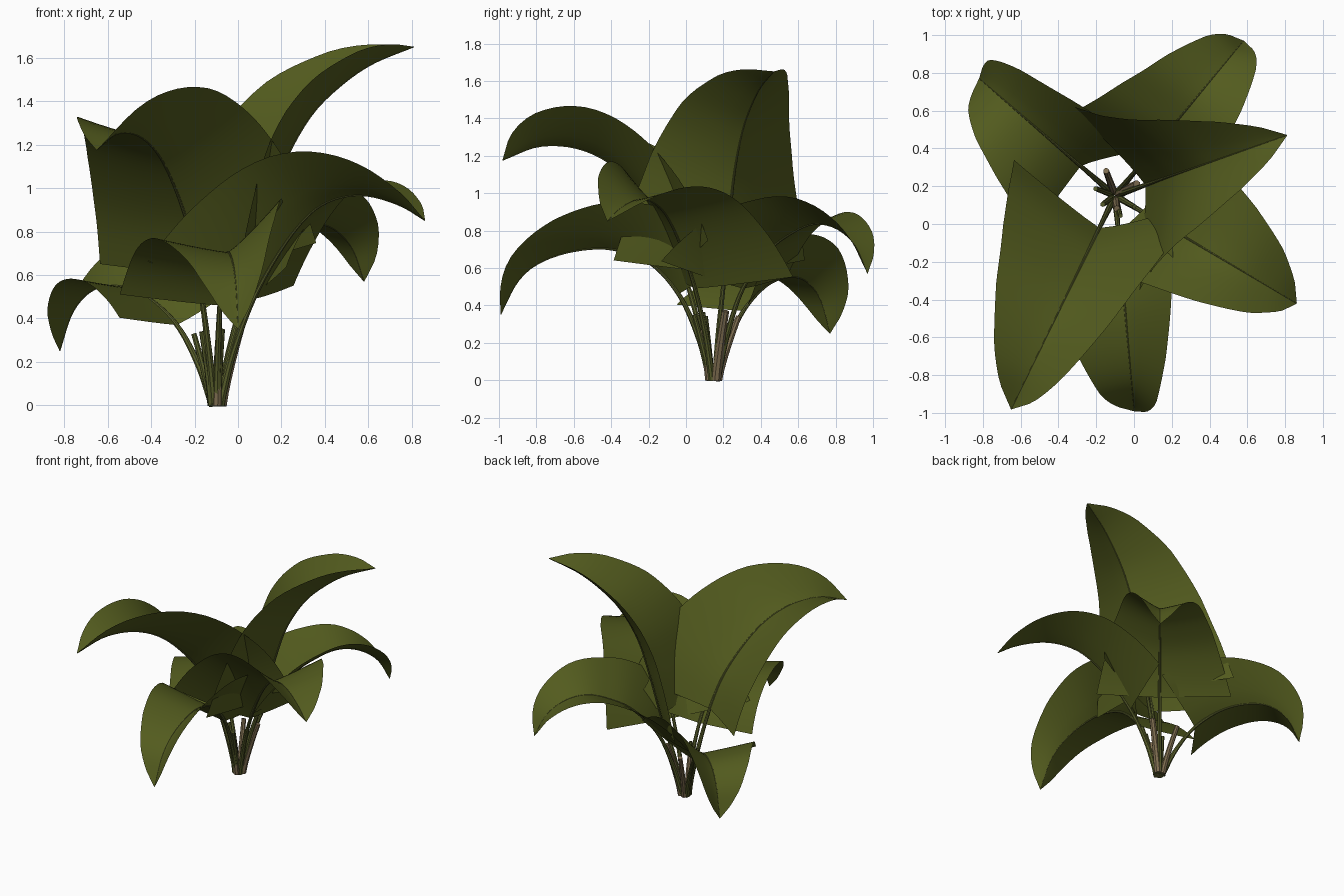
import bpy, math
from mathutils import Vector

if "Cube" in bpy.data.objects:
    bpy.data.objects.remove(bpy.data.objects["Cube"])

BASE = Vector((-0.10, 0.15, 0))
UP = Vector((0, 0, 1))


def material(name, rgb):
    m = bpy.data.materials.new(name)
    m.diffuse_color = (*rgb, 1)
    m.use_nodes = True
    m.node_tree.nodes["Principled BSDF"].inputs["Base Color"].default_value = m.diffuse_color
    return m


LEAF = material("leaf green", (0.086, 0.105, 0.013))
STEM = material("stem green", (0.098, 0.112, 0.024))
BROWN = material("sheath brown", (0.205, 0.150, 0.078))


def grid_object(name, rows, mat, wrap=False, caps=False):
    """Mesh from equal-length rows of points."""
    n = len(rows[0])
    faces = []
    for i in range(len(rows) - 1):
        for j in range(n if wrap else n - 1):
            k = (j + 1) % n
            faces.append((i * n + j, i * n + k, (i + 1) * n + k, (i + 1) * n + j))
    if caps:
        last = (len(rows) - 1) * n
        faces.append(tuple(reversed(range(n))))
        faces.append(tuple(range(last, last + n)))
    me = bpy.data.meshes.new(name)
    me.from_pydata([p for r in rows for p in r], [], faces)
    me.materials.append(mat)
    ob = bpy.data.objects.new(name, me)
    bpy.context.collection.objects.link(ob)
    bpy.ops.object.select_all(action='DESELECT')
    ob.select_set(True)
    bpy.context.view_layer.objects.active = ob
    bpy.ops.object.shade_smooth_by_angle(angle=math.radians(30))
    return ob


def spline(pts, steps=12):
    """Catmull-Rom curve through the points."""
    p = [2 * pts[0] - pts[1]] + pts + [2 * pts[-1] - pts[-2]]
    out = []
    for i in range(1, len(p) - 2):
        a, b, c, d = p[i - 1:i + 3]
        for s in range(steps):
            t = s / steps
            out.append(0.5 * (2 * b + (c - a) * t + (2 * a - 5 * b + 4 * c - d) * t * t
                              + (3 * b - a - 3 * c + d) * t ** 3))
    return out + [pts[-1]]


def resample(pts, n):
    """Even spacing along a polyline."""
    acc = [0]
    for a, b in zip(pts, pts[1:]):
        acc.append(acc[-1] + (b - a).length)
    out, i = [], 0
    for k in range(n + 1):
        s = acc[-1] * k / n
        while i < len(pts) - 2 and acc[i + 1] < s:
            i += 1
        out.append(pts[i].lerp(pts[i + 1], (s - acc[i]) / (acc[i + 1] - acc[i])))
    return out


def tangent(pts, i):
    return (pts[min(i + 1, len(pts) - 1)] - pts[max(i - 1, 0)]).normalized()


def tube(name, pts, side, radius, mat, sides=8):
    rows = []
    for i, p in enumerate(pts):
        nrm = tangent(pts, i).cross(side)
        r = radius(i / (len(pts) - 1))
        rows.append([p + r * (math.cos(a) * side + math.sin(a) * nrm)
                     for a in (2 * math.pi * k / sides for k in range(sides))])
    return grid_object(name, rows, mat, True, True)


WIDTH = [(0, 1), (.2, .88), (.4, .74), (.6, .57), (.8, .35), (.92, .17), (1, .004)]


def width(t):
    for (a, wa), (b, wb) in zip(WIDTH, WIDTH[1:]):
        if t <= b:
            return wa + (wb - wa) * (t - a) / (b - a)
    return WIDTH[-1][1]


# name: heading, half width, bulge, fold, fold growth and roll in degrees,
# midrib as (reach, height); the blade starts at the third midrib point
LEAVES = {
    "tall_leaf": ((.91, .32), .60, .03, 25.5, 6, 0,
                  [(.02, 0), (.08, .28), (.17, .57), (.25, .86), (.335, 1.12),
                   (.46, 1.33), (.60, 1.465), (.76, 1.57), (.965, 1.65)]),
    "front_left_leaf": ((-.55, -1.13), .58, .09, 28, 2, 14.5,
                        [(.02, 0), (.09, .29), (.19, .60), (.32, .86), (.55, 1.11),
                         (.78, 1.23), (1.03, 1.25), (1.257, 1.175)]),
    "front_right_leaf": ((.96, -.57), .56, .04, 26, 0, -13,
                         [(.02, 0), (.09, .24), (.20, .49), (.35, .72), (.50, .88),
                          (.64, .95), (.80, .965), (.98, .92), (1.117, .85)]),
    "front_leaf": ((.10, -1.14), .465, .02, 28, 0, 17,
                   [(.02, 0), (.08, .22), (.19, .46), (.35, .63), (.55, .70),
                    (.75, .69), (.93, .63), (1.05, .53), (1.145, .35)]),
    "back_left_leaf": ((-.72, .62), .445, .01, 26, 0, -20,
                       [(.02, 0), (.11, .19), (.24, .37), (.42, .50), (.60, .55),
                        (.75, .53), (.87, .43), (.95, .25)]),
    "back_right_leaf": ((.68, .82), .50, -.025, 22, 0, -9,
                        [(.02, 0), (.09, .24), (.20, .49), (.38, .69), (.55, .79),
                         (.70, .835), (.85, .81), (.98, .72), (1.065, .57)]),
}

for name, (head, half, bulge, fold, grow, roll, path) in LEAVES.items():
    d = Vector((*head, 0)).normalized()
    side = UP.cross(d)                       # left when facing the tip
    pts = spline([BASE + d * r + UP * z for r, z in path])
    blade = resample(pts[24:], 28)

    # folded blade, widest at its cut base
    rows = []
    for i, p in enumerate(blade):
        t = i / 28
        nrm = tangent(blade, i).cross(side)
        w = half * (width(t) + bulge * 4 * t * (1 - t))
        row = []
        for j in range(-6, 7):
            s = abs(j) / 6
            a = math.radians(fold + grow * min(1, 2 * t) + roll * (1 if j > 0 else -1))
            row.append(p + side * (math.copysign(s, j) * w * math.cos(a))
                       + nrm * (w * math.sin(a) * s ** 1.15))
        rows.append(row)
    grid_object(name, rows, LEAF)

    # petiole running on as the midrib
    tube(name + "_stalk", resample(pts, 40), side,
         lambda t: 0.018 * (1 - t) ** 1.6 + 0.0015, STEM)

# cut-off sheaths around the foot: angle, lean, height, radius, material
SHEATHS = [(28, .13, .37, .027, BROWN), (110, .14, .34, .021, BROWN),
           (160, .11, .33, .017, STEM), (215, .08, .34, .018, STEM),
           (278, .07, .27, .023, BROWN), (285, .11, .35, .016, STEM),
           (330, .12, .36, .018, STEM)]
for k, (ang, lean, h, rad, mat) in enumerate(SHEATHS):
    a = math.radians(ang)
    d = Vector((math.cos(a), math.sin(a), 0))
    pts = [BASE + d * (.025 + (lean - .025) * t ** 1.2) + UP * h * t
           for t in (i / 6 for i in range(7))]
    tube(f"sheath_{k + 1}", pts, UP.cross(d), lambda t: rad * (1 - .25 * t), mat)
